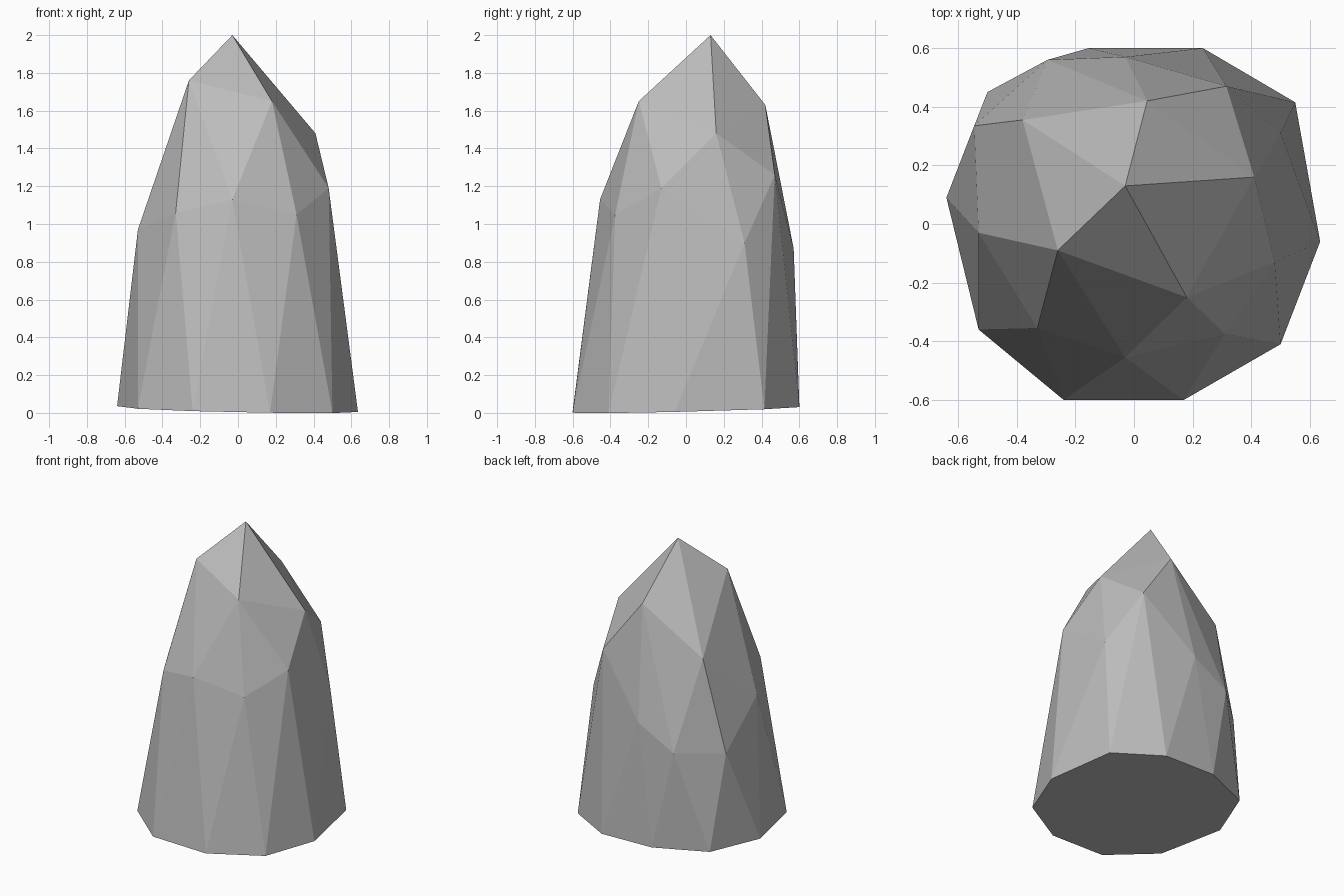
import bpy
import bmesh

# Remove the default object
default_cube = bpy.data.objects.get("Cube")
if default_cube:
    bpy.data.objects.remove(default_cube, do_unlink=True)


def make_material(name, color):
    material = bpy.data.materials.new(name)
    material.use_nodes = True
    material.diffuse_color = color
    material.node_tree.nodes["Principled BSDF"].inputs["Base Color"].default_value = color
    return material


def base_height(x, y):
    """Height of the slightly tilted base plane."""
    return 0.02 - 0.021 * x + 0.026 * y


# Rings of the faceted boulder, counter-clockwise from the front left corner
PEAK = (-0.03, 0.13, 2.0)
SHOULDER = [(-0.26, -0.09, 1.76), (0.18, -0.25, 1.65), (0.41, 0.16, 1.48),
            (0.045, 0.42, 1.63), (-0.38, 0.355, 1.33)]
WAIST = [(-0.33, -0.355, 1.06), (-0.03, -0.455, 1.13), (0.31, -0.375, 1.05),
         (0.48, -0.13, 1.19), (0.5, 0.31, 0.9), (0.315, 0.47, 1.26),
         (-0.03, 0.57, 0.87), (-0.295, 0.56, 0.72), (-0.545, 0.335, 0.7),
         (-0.53, -0.03, 0.97)]
BASE = [(-0.24, -0.6), (0.17, -0.6), (0.5, -0.41), (0.635, -0.06), (0.55, 0.415),
        (0.235, 0.6), (-0.155, 0.6), (-0.5, 0.45), (-0.64, 0.09), (-0.53, -0.36)]

bm = bmesh.new()
peak = bm.verts.new(PEAK)
shoulder = [bm.verts.new(p) for p in SHOULDER]
waist = [bm.verts.new(p) for p in WAIST]
base = [bm.verts.new((x, y, base_height(x, y))) for x, y in BASE]

# Pointed cap and the facets between shoulder and waist
for i, corner in enumerate(shoulder):
    following = shoulder[(i + 1) % len(shoulder)]
    before, below, after = waist[2 * i - 1], waist[2 * i], waist[2 * i + 1]
    bm.faces.new((peak, corner, following))
    bm.faces.new((corner, before, below))
    bm.faces.new((corner, below, after))
    bm.faces.new((corner, after, following))

# Long lower facets, alternating up and down
for i, foot in enumerate(base):
    bm.faces.new((waist[i], foot, waist[(i + 1) % len(waist)]))
    bm.faces.new((waist[i], base[i - 1], foot))

# Flat underside
bm.faces.new(list(reversed(base)))
bmesh.ops.recalc_face_normals(bm, faces=bm.faces[:])

mesh = bpy.data.meshes.new("boulder")
bm.to_mesh(mesh)
bm.free()
mesh.materials.append(make_material("stone grey", (0.5, 0.5, 0.5, 1.0)))
boulder = bpy.data.objects.new("boulder", mesh)
bpy.context.collection.objects.link(boulder)
